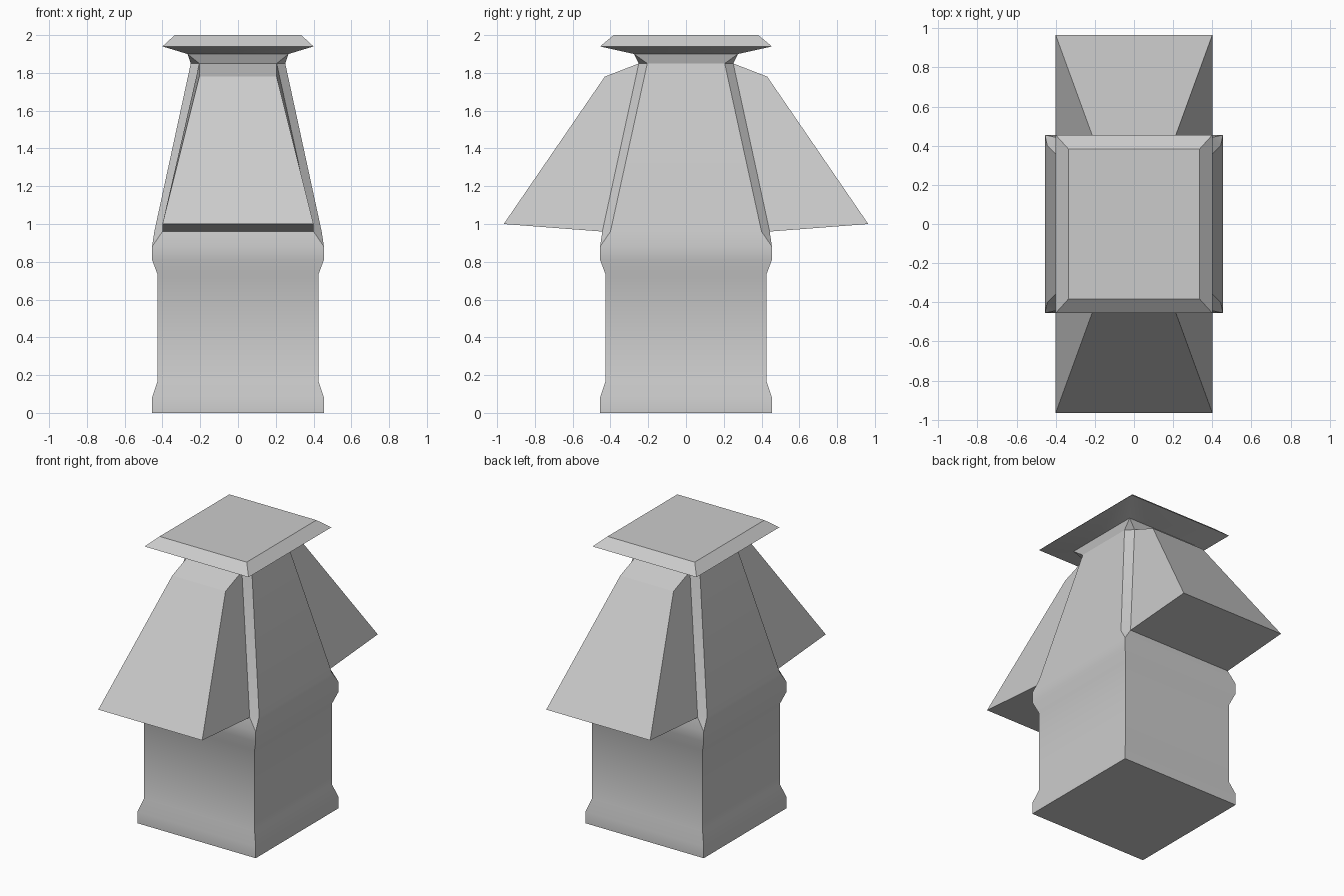
import bpy
import bmesh
import math

cube = bpy.data.objects.get("Cube")
if cube:
    bpy.data.objects.remove(cube, do_unlink=True)

grey = bpy.data.materials.new("plain_grey")
grey.use_nodes = True
COLOUR = (0.6, 0.6, 0.6, 1)
grey.diffuse_color = COLOUR
grey.node_tree.nodes["Principled BSDF"].inputs["Base Color"].default_value = COLOUR


def finish(name, bm):
    """Clean the mesh, then make a shaded object from it."""
    bmesh.ops.remove_doubles(bm, verts=bm.verts, dist=0.0005)
    mesh = bpy.data.meshes.new(name)
    bm.to_mesh(mesh)
    bm.free()
    mesh.materials.append(grey)
    obj = bpy.data.objects.new(name, mesh)
    bpy.context.collection.objects.link(obj)
    bpy.ops.object.select_all(action="DESELECT")
    obj.select_set(True)
    bpy.context.view_layer.objects.active = obj
    bpy.ops.object.shade_smooth_by_angle(angle=math.radians(30))
    return obj


def ring(bm, z, hx, hy, cut):
    """Rectangle whose corners are chamfered by cut, anticlockwise."""
    points = [(hx, -hy + cut), (hx, hy - cut), (hx - cut, hy), (-hx + cut, hy),
              (-hx, hy - cut), (-hx, -hy + cut), (-hx + cut, -hy), (hx - cut, -hy)]
    return [bm.verts.new((x, y, z)) for x, y in points]


def loft(name, sections, close_bottom, close_top):
    """Skin a stack of rectangular sections."""
    bm = bmesh.new()
    rings = [ring(bm, *s) for s in sections]
    for low, high in zip(rings, rings[1:]):
        for i in range(8):
            j = (i + 1) % 8
            bm.faces.new((low[i], low[j], high[j], high[i]))
    if close_bottom:
        bm.faces.new(rings[0][::-1])
    if close_top:
        bm.faces.new(rings[-1])
    return finish(name, bm)


# Square shaft with moulded base and shoulder, tapering to a chamfered top
loft("chimney_shaft", [
    (0, 0.455, 0.455, 0), (0.08, 0.455, 0.455, 0),
    (0.17, 0.425, 0.425, 0), (0.73, 0.425, 0.425, 0),
    (0.81, 0.455, 0.455, 0), (0.88, 0.455, 0.455, 0),
    (0.96, 0.443, 0.443, 0.043), (1.85, 0.25, 0.25, 0.045)], True, False)

# Flared neck and flat bevelled cap
loft("neck_and_cap", [
    (1.85, 0.25, 0.25, 0.045), (1.9, 0.267, 0.275, 0),
    (1.94, 0.4, 0.455, 0), (2, 0.335, 0.383, 0)], False, True)

# Sloping hoods, open where they meet the shaft: (half width, y, z)
HOOD = [(0.4, 0.443, 0.96), (0.4, 0.965, 1), (0.205, 0.43, 1.78), (0.205, 0.25, 1.85)]
for name, side in (("front_hood", -1), ("back_hood", 1)):
    bm = bmesh.new()
    right = [bm.verts.new((-w, side * y, z)) for w, y, z in HOOD]
    left = [bm.verts.new((w, side * y, z)) for w, y, z in HOOD]
    for i in range(3):
        bm.faces.new((right[i], left[i], left[i + 1], right[i + 1]))
    bm.faces.new(right[::-1])
    bm.faces.new(left)
    if side > 0:
        bmesh.ops.reverse_faces(bm, faces=bm.faces)
    finish(name, bm)
